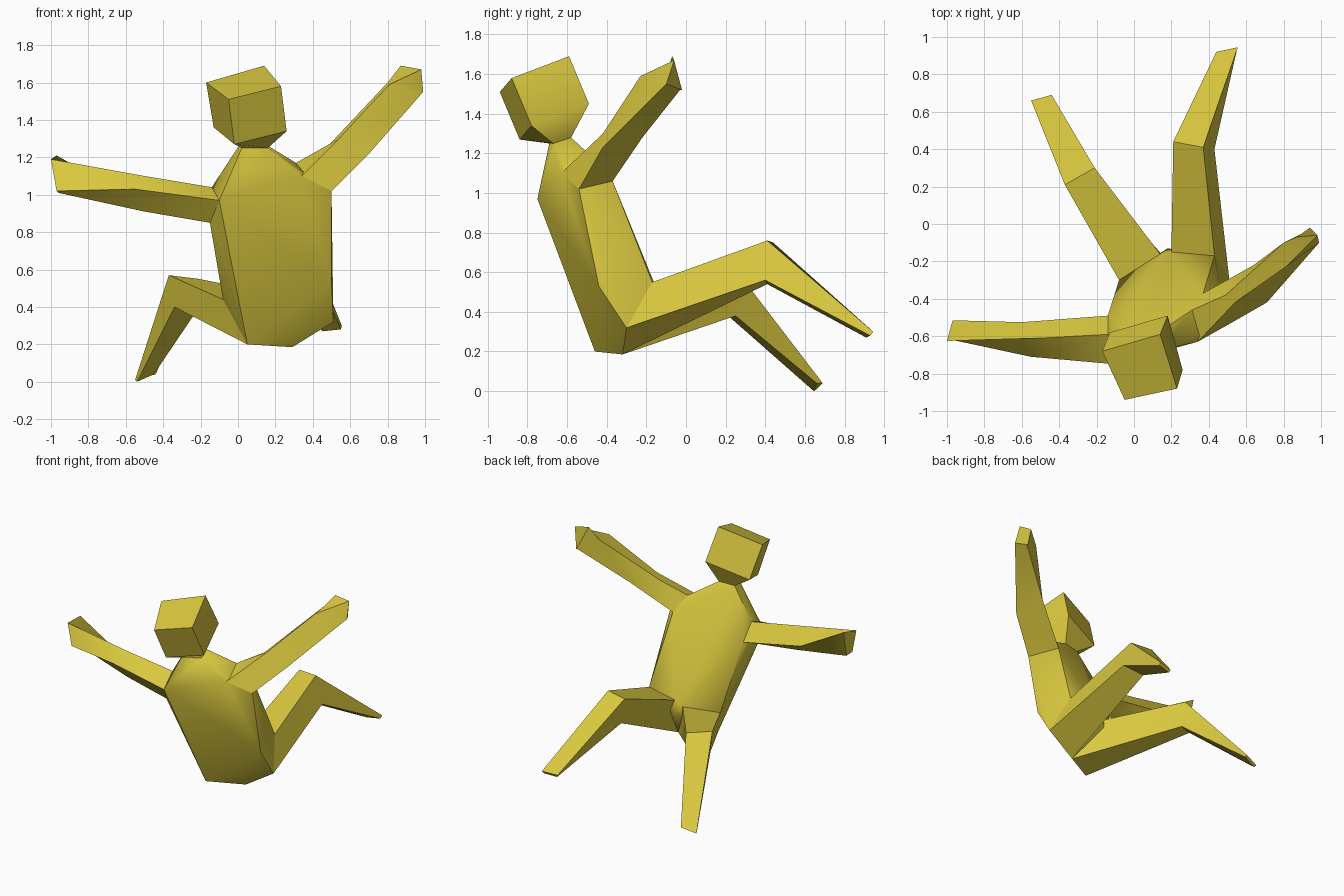
import bpy, bmesh, math

gold = bpy.data.materials.new("mustard_yellow")
gold.diffuse_color = (0.70, 0.58, 0.05, 1)


def finish(name, bm):
    bmesh.ops.recalc_face_normals(bm, faces=bm.faces[:])
    mesh = bpy.data.meshes.new(name)
    bm.to_mesh(mesh)
    bm.free()
    mesh.materials.append(gold)
    ob = bpy.data.objects.new(name, mesh)
    bpy.context.collection.objects.link(ob)
    bpy.ops.object.select_all(action='DESELECT')
    ob.select_set(True)
    bpy.context.view_layer.objects.active = ob
    bpy.ops.object.shade_smooth_by_angle(angle=math.radians(45))
    return ob


def loft(name, rings, cap_start=False, cap_end=True):
    """Skin a tube through rings of four corners."""
    bm = bmesh.new()
    vs = [[bm.verts.new(p) for p in ring] for ring in rings]
    for a, b in zip(vs, vs[1:]):
        for i in range(4):
            j = (i + 1) % 4
            bm.faces.new((a[i], a[j], b[j], b[i]))
    if cap_start:
        bm.faces.new(vs[0])
    if cap_end:
        bm.faces.new(vs[-1])
    return finish(name, bm)


def hull(name, points):
    """Wrap a convex skin around the points."""
    bm = bmesh.new()
    for p in points:
        bm.verts.new(p)
    res = bmesh.ops.convex_hull(bm, input=bm.verts[:])
    loose = [v for v in bm.verts if not v.link_faces]
    bmesh.ops.delete(bm, geom=loose, context='VERTS')
    return finish(name, bm)


# Rings where the parts meet
neck = [(0.16, -0.67, 1.25), (0.13, -0.58, 1.28), (0.01, -0.60, 1.27), (0.02, -0.69, 1.25)]
r_shoulder = [(0.34, -0.63, 1.10), (0.50, -0.54, 1.02), (0.37, -0.37, 1.06), (0.31, -0.46, 1.17)]
l_shoulder = [(-0.10, -0.75, 0.97), (-0.15, -0.65, 0.85), (-0.14, -0.49, 0.92), (-0.14, -0.59, 1.04)]
seat_l, seat_r = (0.05, -0.46, 0.20), (0.29, -0.32, 0.185)
r_hip = [(0.20, -0.15, 0.52), (0.43, -0.17, 0.55), (0.51, -0.30, 0.32), seat_r]
l_hip = [(-0.08, -0.30, 0.44), (0.14, -0.16, 0.48), seat_r, seat_l]

# Head and tapered neck
loft("head", [
    [(0.23, -0.88, 1.58), (0.14, -0.59, 1.69), (-0.17, -0.68, 1.60), (-0.05, -0.94, 1.51)],
    [(0.26, -0.78, 1.34), (0.18, -0.49, 1.45), (-0.13, -0.58, 1.36), (-0.02, -0.84, 1.27)],
    neck], cap_start=True, cap_end=False)

# Torso with waist and crotch points
waist = [(0.50, -0.44, 0.53), (-0.12, -0.44, 0.70), (0.18, -0.13, 0.42)]
hull("torso", neck + r_shoulder + l_shoulder + r_hip + l_hip + waist)

# Raised right arm: shoulder, elbow, wrist, hand
loft("right_arm", [
    r_shoulder,
    [(0.54, -0.42, 1.30), (0.71, -0.42, 1.23), (0.64, -0.22, 1.28), (0.49, -0.38, 1.27)],
    [(0.81, -0.23, 1.59), (0.99, -0.10, 1.55), (0.94, -0.03, 1.52), (0.80, -0.10, 1.60)],
    [(0.98, -0.06, 1.67), (0.99, -0.10, 1.55), (0.94, -0.02, 1.52), (0.87, -0.07, 1.69)]])

# Outstretched left arm
loft("left_arm", [
    l_shoulder,
    [(-0.55, -0.71, 1.03), (-0.50, -0.62, 0.91), (-0.60, -0.525, 1.00), (-0.50, -0.61, 1.10)],
    [(-0.97, -0.62, 1.02), (-0.96, -0.56, 1.01), (-0.97, -0.515, 1.21), (-1.0, -0.625, 1.19)]])

# Legs: hip, knee, pointed foot
loft("right_leg", [
    r_hip,
    [(0.21, 0.44, 0.75), (0.37, 0.41, 0.76), (0.43, 0.40, 0.56), (0.26, 0.41, 0.54)],
    [(0.44, 0.92, 0.29), (0.555, 0.945, 0.30), (0.55, 0.93, 0.28), (0.45, 0.91, 0.27)]])
loft("left_leg", [
    l_hip,
    [(-0.37, 0.21, 0.57), (-0.21, 0.30, 0.55), (-0.22, 0.25, 0.38), (-0.34, 0.19, 0.40)],
    [(-0.55, 0.66, 0.01), (-0.44, 0.69, 0.04), (-0.45, 0.66, 0.04), (-0.54, 0.645, 0.0)]])
